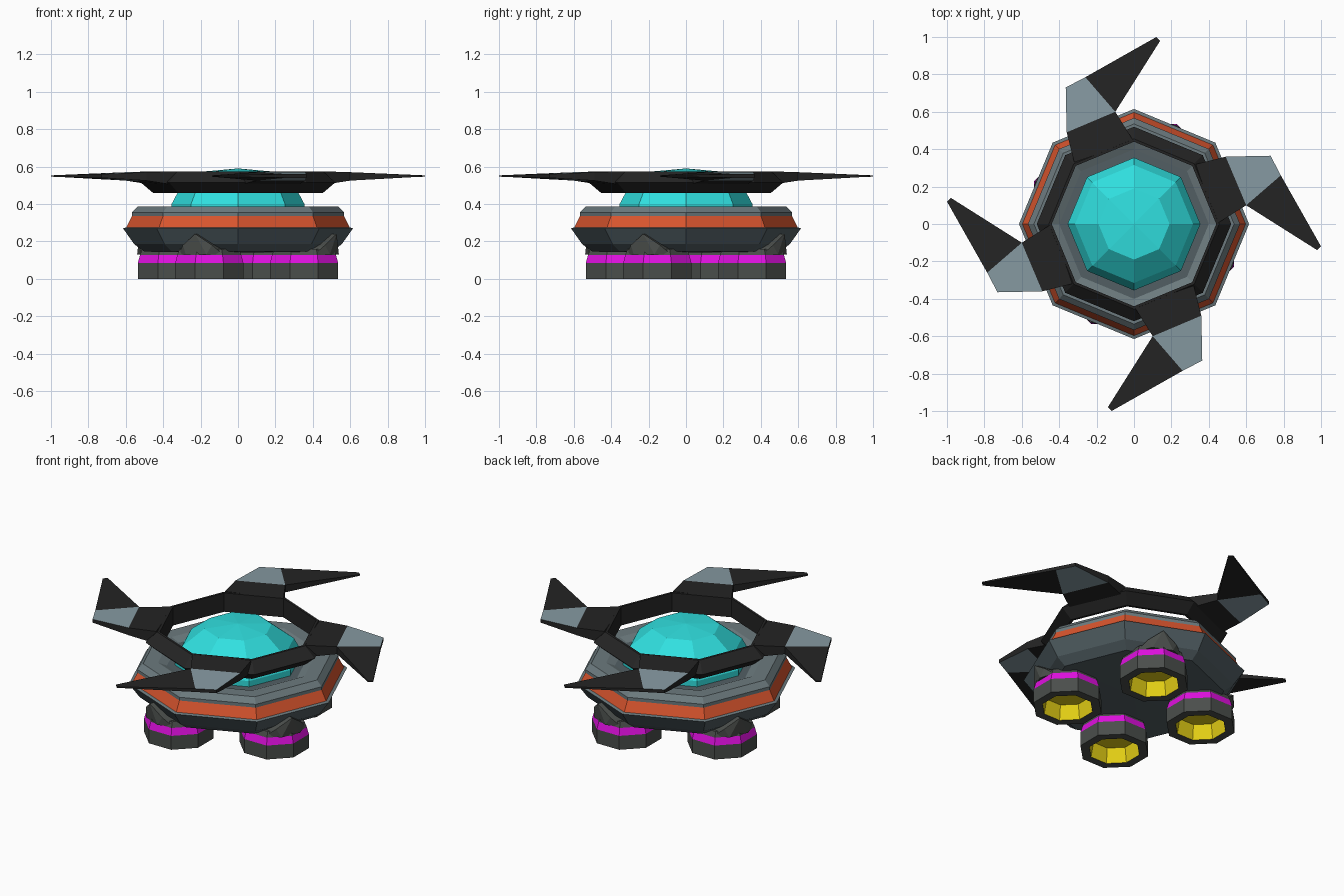
import bpy, bmesh, math
from mathutils import Matrix, Vector

if "Cube" in bpy.data.objects:
    bpy.data.objects.remove(bpy.data.objects["Cube"])


def srgb(h):
    out = []
    for i in (0, 2, 4):
        c = int(h[i:i + 2], 16) / 255
        out.append(c / 12.92 if c <= 0.04045 else ((c + 0.055) / 1.055) ** 2.4)
    return (*out, 1)


MATS = {}
for name, h in dict(hull_grey="6c7a7e", hull_dark="525f64", orange="d9552e", cyan="30e0e0",
                    black="242424", plate_grey="869aa2", engine_grey="4a4e4b",
                    magenta="e010e0", yellow="e2cd14").items():
    MATS[name] = bpy.data.materials.new(name)
    MATS[name].diffuse_color = srgb(h)


def finish(bm, name, mats):
    bmesh.ops.recalc_face_normals(bm, faces=bm.faces)
    me = bpy.data.meshes.new(name)
    bm.to_mesh(me)
    bm.free()
    for m in mats:
        me.materials.append(MATS[m])
    ob = bpy.data.objects.new(name, me)
    bpy.context.collection.objects.link(ob)
    return ob


def lathe(name, profile, mats, turn=0.0, centre=(0, 0), closed=False):
    """Eight-sided turned shape; each profile point is (radius, z, material of the band after it)."""
    bm = bmesh.new()
    rings = []
    for r, z, _ in profile:
        n = 1 if r == 0 else 8
        rings.append([bm.verts.new((centre[0] + r * math.cos(turn + k * math.pi / 4),
                                    centre[1] + r * math.sin(turn + k * math.pi / 4), z))
                      for k in range(n)])
    count = len(rings) if closed else len(rings) - 1
    for i in range(count):
        a, b = rings[i], rings[(i + 1) % len(rings)]
        for k in range(8):
            j = (k + 1) % 8
            if len(a) == 1:
                vs = (a[0], b[k], b[j])
            elif len(b) == 1:
                vs = (a[k], a[j], b[0])
            else:
                vs = (a[k], a[j], b[j], b[k])
            bm.faces.new(vs).material_index = profile[i][2]
    return finish(bm, name, mats)


# Saucer hull with orange belt
lathe("hull", [(0, .14, 0), (.50, .145, 0), (.555, .185, 0), (.615, .27, 1), (.597, .275, 2),
               (.567, .335, 1), (.567, .355, 1), (.535, .387, 1), (.45, .387, 1),
               (.40, .365, 0), (0, .365, 0)],
      ["hull_dark", "hull_grey", "orange"])

# Canopy dome
lathe("dome", [(0, .36, 0), (.355, .36, 0), (.355, .40, 0), (.315, .475, 0), (.19, .573, 0), (0, .59, 0)],
      ["cyan"])

# Floating ring
lathe("halo_ring", [(.44, .46, 0), (.455, .46, 0), (.52, .515, 0), (.455, .575, 0), (.44, .575, 0)],
      ["black"], closed=True)

# Hooked blades: outline points (x, y, bottom z, top z)
BLADE = [(.44, .0, .50, .575), (.33, .32, .50, .575), (.49, .36, .525, .57), (.60, .10, .525, .57),
         (.73, .365, .54, .56), (.785, .26, .54, .56), (1.0, -.12, .546, .553), (.98, -.14, .546, .553)]
BLADE_QUADS = [((0, 3, 2, 1), 0), ((3, 5, 4, 2), 1), ((3, 7, 6, 5), 0)]
BLADE_RIM = [(0, 1), (1, 2), (2, 4), (4, 5), (5, 6), (6, 7), (7, 3), (3, 0)]


def blade(i):
    bm = bmesh.new()
    rot = Matrix.Rotation(i * math.pi / 2, 3, 'Z')
    lo = [bm.verts.new(rot @ Vector((x, y, b))) for x, y, b, t in BLADE]
    hi = [bm.verts.new(rot @ Vector((x, y, t))) for x, y, b, t in BLADE]
    for quad, m in BLADE_QUADS:
        bm.faces.new([hi[k] for k in quad]).material_index = m
        bm.faces.new([lo[k] for k in reversed(quad)]).material_index = m
    for a, b in BLADE_RIM:
        bm.faces.new((lo[a], lo[b], hi[b], hi[a]))
    finish(bm, f"blade_{i + 1}", ["black", "plate_grey"])


# Engines with hollow nozzles, and the pointed mount joining each to the hull
def engine(i):
    ang = math.radians(-23.5 + 90 * i)
    c = (.385 * math.cos(ang), .385 * math.sin(ang))
    lathe(f"engine_{i + 1}", [(0, .09, 2), (.13, .09, 2), (.145, .0, 0), (.197, .0, 0), (.197, .085, 1),
                              (.185, .128, 0), (.172, .16, 0), (0, .16, 0)],
          ["engine_grey", "magenta", "yellow"], turn=math.pi / 8, centre=c)
    bm = bmesh.new()
    rot = Matrix.Rotation(ang, 3, 'Z')
    for r, t, z in [(.40, -.15, .13), (.40, .15, .13), (.50, -.13, .13), (.50, .13, .13),
                    (.562, -.06, .13), (.562, .06, .13), (.545, -.085, .18), (.545, .085, .18),
                    (.575, 0, .24), (.48, 0, .24), (.40, -.08, .18), (.40, .08, .18)]:
        bm.verts.new(rot @ Vector((r, t, z)))
    bmesh.ops.convex_hull(bm, input=bm.verts)
    finish(bm, f"engine_mount_{i + 1}", ["engine_grey"])


for i in range(4):
    blade(i)
    engine(i)

for m in bpy.data.materials:
    if m.users and not m.is_grease_pencil:
        m.use_nodes = True
        m.node_tree.nodes["Principled BSDF"].inputs["Base Color"].default_value = m.diffuse_color
